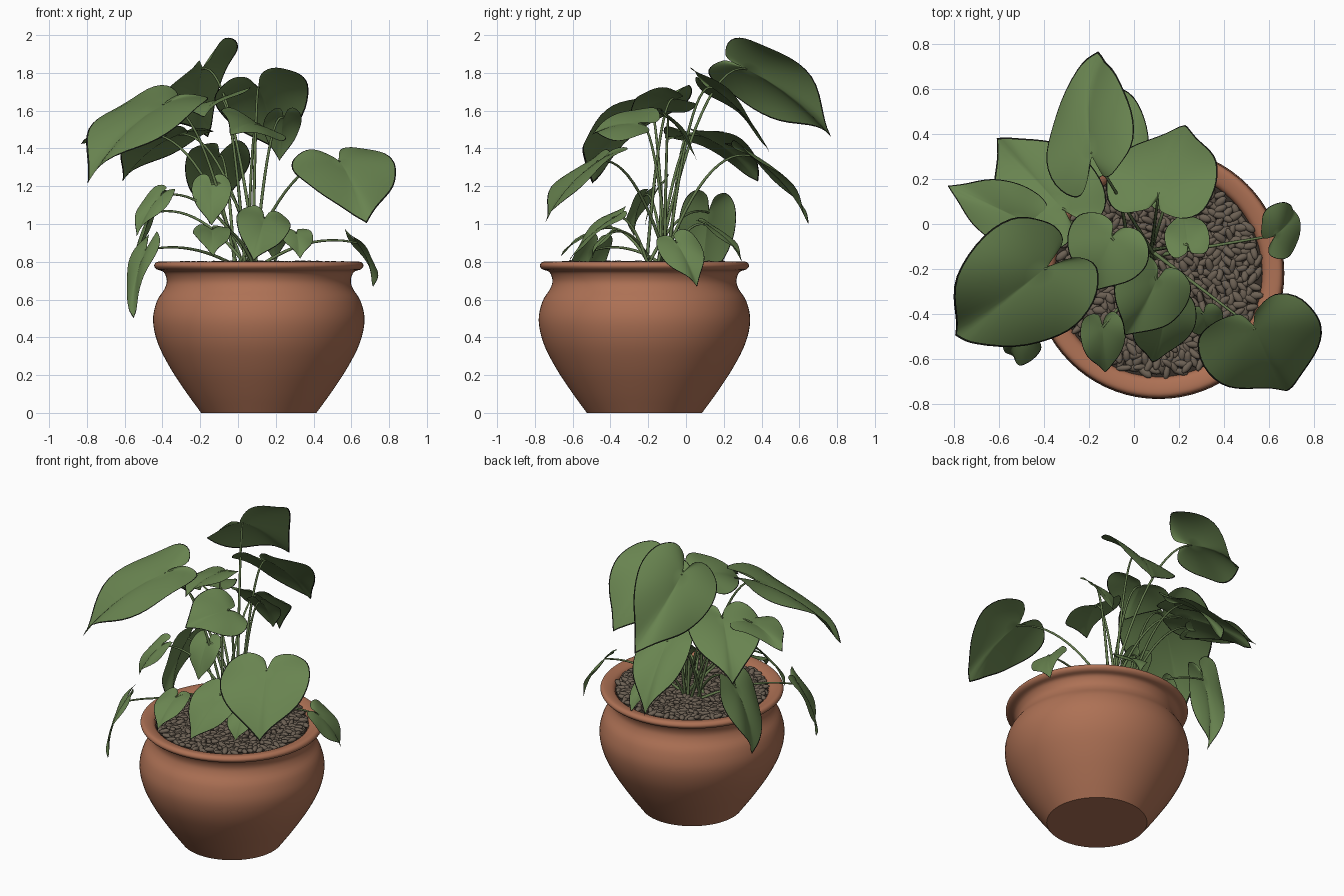
import bpy, bmesh, math, random
from mathutils import Vector, Matrix

random.seed(4)
if "Cube" in bpy.data.objects:
    bpy.data.objects.remove(bpy.data.objects["Cube"], do_unlink=True)

POT_X, POT_Y = 0.11, -0.22


def material(name, rgb):
    mat = bpy.data.materials.new(name)
    mat.use_nodes = True
    colour = (*rgb, 1.0)
    mat.diffuse_color = colour
    mat.node_tree.nodes["Principled BSDF"].inputs["Base Color"].default_value = colour
    return mat


TERRACOTTA = material("terracotta", (0.42, 0.165, 0.09))
LEAF_GREEN = material("leaf_green", (0.14, 0.23, 0.08))
STEM_GREEN = material("stem_green", (0.13, 0.2, 0.075))
EDGE_DARK = material("leaf_edge_dark", (0.008, 0.01, 0.006))
STONE = material("stone_brown", (0.15, 0.118, 0.088))
SOIL = material("soil_dark", (0.035, 0.027, 0.02))


def mesh_object(name, bm, *mats):
    mesh = bpy.data.meshes.new(name)
    bm.to_mesh(mesh)
    bm.free()
    obj = bpy.data.objects.new(name, mesh)
    bpy.context.collection.objects.link(obj)
    for mat in mats:
        mesh.materials.append(mat)
    return obj


def smooth(obj, degrees=40):
    bpy.ops.object.select_all(action="DESELECT")
    obj.select_set(True)
    bpy.context.view_layer.objects.active = obj
    bpy.ops.object.shade_smooth_by_angle(angle=math.radians(degrees))


def catmull(points, steps):
    """Smooth open path through the points."""
    pts = [Vector(p) for p in points]
    pts = [2 * pts[0] - pts[1]] + pts + [2 * pts[-1] - pts[-2]]
    path = []
    for a, b, c, d in zip(pts, pts[1:], pts[2:], pts[3:]):
        for i in range(steps):
            t = i / steps
            path.append(0.5 * (2 * b + (c - a) * t + (2 * a - 5 * b + 4 * c - d) * t * t
                               + (3 * b - a - 3 * c + d) * t ** 3))
    return path + [pts[-2]]


# Pot: one lathed profile, from the foot over the rounded lip and down the inside
def build_pot():
    body = [(0.305, 0), (0.385, 0.11), (0.47, 0.24), (0.535, 0.37), (0.56, 0.49),
            (0.54, 0.59), (0.5, 0.655), (0.487, 0.7), (0.503, 0.745), (0.54, 0.76),
            (0.554, 0.78), (0.54, 0.799), (0.505, 0.798), (0.47, 0.782), (0.455, 0.74)]
    profile = [Vector((0, 0))] + catmull(body, 4)
    bm = bmesh.new()
    verts = [bm.verts.new((POT_X + r, POT_Y, z)) for r, z in profile]
    edges = [bm.edges.new(pair) for pair in zip(verts, verts[1:])]
    bmesh.ops.spin(bm, geom=verts + edges, cent=(POT_X, POT_Y, 0), axis=(0, 0, 1),
                   angle=math.tau, steps=72, use_duplicate=False)
    bmesh.ops.remove_doubles(bm, verts=bm.verts, dist=0.0005)
    bmesh.ops.recalc_face_normals(bm, faces=bm.faces)
    smooth(mesh_object("pot", bm, TERRACOTTA))


# Soil disc and the layer of flat pebbles over it
def build_ground():
    bm = bmesh.new()
    bmesh.ops.create_circle(bm, cap_ends=True, segments=48, radius=0.462,
                            matrix=Matrix.Translation((POT_X, POT_Y, 0.77)))
    mesh_object("soil", bm, SOIL)
    bm = bmesh.new()
    count = 640
    for i in range(count):
        r = 0.45 * math.sqrt((i + 0.5) / count)
        a = i * 2.39996
        place = Matrix.Translation((POT_X + r * math.cos(a), POT_Y + r * math.sin(a),
                                    0.78 + random.uniform(-0.006, 0.01)))
        turn = (Matrix.Rotation(random.uniform(0, math.tau), 4, "Z")
                @ Matrix.Rotation(random.uniform(-0.4, 0.4), 4, "Y"))
        size = Matrix.Diagonal((random.uniform(0.028, 0.04), random.uniform(0.014, 0.019), 0.014, 1))
        bmesh.ops.create_icosphere(bm, subdivisions=2, radius=1, matrix=place @ turn @ size)
    smooth(mesh_object("pebbles", bm, STONE), 60)


# Heart outline: (along, across), running from the tip to the notch
HALF = catmull([(1, 0), (0.82, 0.13), (0.52, 0.36), (0.18, 0.46),
                (-0.12, 0.41), (-0.27, 0.24), (-0.22, 0.07), (-0.04, 0)], 4)
OUTLINE = HALF + [Vector((p.x, -p.y)) for p in reversed(HALF[1:-1])]
RINGS = (0.2, 0.4, 0.6, 0.8, 0.975, 1)
stems = []


def leaf(name, base, tip, width, roll=0.0):
    base, tip = Vector(base), Vector(tip)
    stems.append(base)
    length = (tip - base).length
    axis = (tip - base).normalized()
    side = axis.cross(Vector((0, 0, 1))).normalized()
    side = Matrix.Rotation(math.radians(roll), 3, axis) @ side
    normal = side.cross(axis)
    phase = random.uniform(0, math.tau)
    bm = bmesh.new()
    centre = bm.verts.new(base)
    previous = None
    for ring in RINGS:
        row = []
        for i, point in enumerate(OUTLINE):
            along, across = point * ring
            arch = 0.3 * along * (1 - along) + 0.25 * abs(across) - 0.55 * across ** 2
            ripple = 0.03 * ring ** 3 * math.sin(5 * math.tau * i / len(OUTLINE) + phase)
            row.append(bm.verts.new(base + axis * along * length + side * across * width / 0.92
                                    + normal * (arch + ripple) * length))
        for i in range(len(row)):
            j = (i + 1) % len(row)
            if previous is None:
                bm.faces.new((centre, row[j], row[i]))
            else:
                face = bm.faces.new((previous[i], previous[j], row[j], row[i]))
                face.material_index = 1 if ring == 1 else 0
        previous = row
    bmesh.ops.recalc_face_normals(bm, faces=bm.faces)
    if sum((f.normal for f in bm.faces), Vector()).dot(normal) < 0:
        bmesh.ops.reverse_faces(bm, faces=bm.faces)
    smooth(mesh_object(name, bm, LEAF_GREEN, EDGE_DARK), 80)


# Stems: arched tubes rising from the crown to every leaf
def build_stems():
    curve = bpy.data.curves.new("stems", "CURVE")
    curve.dimensions = "3D"
    curve.bevel_depth = 0.008
    curve.bevel_resolution = 2
    curve.use_fill_caps = True
    for end in stems:
        a = random.uniform(0, math.tau)
        start = Vector((0.04 + 0.06 * math.cos(a), -0.15 + 0.06 * math.sin(a), 0.765))
        bend = start.lerp(end, 0.5)
        bend.z = end.z + 0.06
        spline = curve.splines.new("POLY")
        spline.points.add(14)
        for i, point in enumerate(spline.points):
            t = i / 14
            point.co = (*start.lerp(bend, t).lerp(bend.lerp(end, t), t), 1)
            point.radius = 1.15 - 0.5 * t
    obj = bpy.data.objects.new("stems", curve)
    bpy.context.collection.objects.link(obj)
    curve.materials.append(STEM_GREEN)
    bpy.ops.object.select_all(action="DESELECT")
    obj.select_set(True)
    bpy.context.view_layer.objects.active = obj
    bpy.ops.object.convert(target="MESH")
    smooth(bpy.context.object, 60)


build_pot()
build_ground()

# Tall leaves
leaf("top_back_leaf", (-0.19, 0.32, 1.82), (-0.16, 0.77, 1.46), 0.5, -45)
leaf("back_left_leaf", (0.11, 0.14, 1.72), (0.23, 0.43, 1.37), 0.5, -22)
leaf("back_right_leaf", (-0.32, 0.07, 1.47), (-0.61, 0.38, 1.22), 0.45)
leaf("back_hanging_leaf", (-0.1, 0.34, 1.36), (-0.15, 0.65, 1.0), 0.34)
leaf("far_right_leaf", (-0.5, 0.02, 1.47), (-0.83, 0.17, 1.42), 0.28)
leaf("large_right_leaf", (-0.4, -0.2, 1.63), (-0.8, -0.5, 1.22), 0.57, -9)
leaf("large_left_leaf", (0.54, -0.47, 1.33), (0.68, -0.74, 1.0), 0.56, 8)
leaf("upper_middle_leaf", (-0.1, -0.06, 1.66), (-0.18, -0.3, 1.57), 0.4, 18)
leaf("upper_front_leaf", (0.1, -0.25, 1.53), (-0.04, -0.5, 1.48), 0.38, -27)
leaf("upper_inner_leaf", (0.24, -0.09, 1.56), (0.22, 0.05, 1.33), 0.2)

# Low and hanging leaves
leaf("inner_small_leaf", (-0.14, -0.13, 1.21), (-0.14, -0.21, 0.99), 0.21)
leaf("front_heart_leaf", (0.14, -0.39, 1.03), (0.08, -0.61, 0.8), 0.29, -20)
leaf("front_right_small_leaf", (-0.14, -0.46, 0.97), (-0.13, -0.66, 0.83), 0.2)
leaf("front_left_small_leaf", (0.31, -0.4, 0.95), (0.33, -0.5, 0.82), 0.17)
leaf("left_rim_leaf", (0.63, -0.05, 0.9), (0.72, 0.06, 0.67), 0.24, 30)
leaf("right_hanging_leaf", (-0.49, -0.49, 0.86), (-0.55, -0.58, 0.5), 0.22, 23)
leaf("right_small_leaf", (-0.41, -0.22, 1.15), (-0.54, -0.28, 0.94), 0.17, -25)
leaf("right_back_hanging_leaf", (-0.45, 0.12, 1.06), (-0.54, 0.06, 0.62), 0.3, 35)
leaf("back_low_leaf", (0.15, 0.12, 0.99), (0.2, 0.3, 0.8), 0.2)

build_stems()
